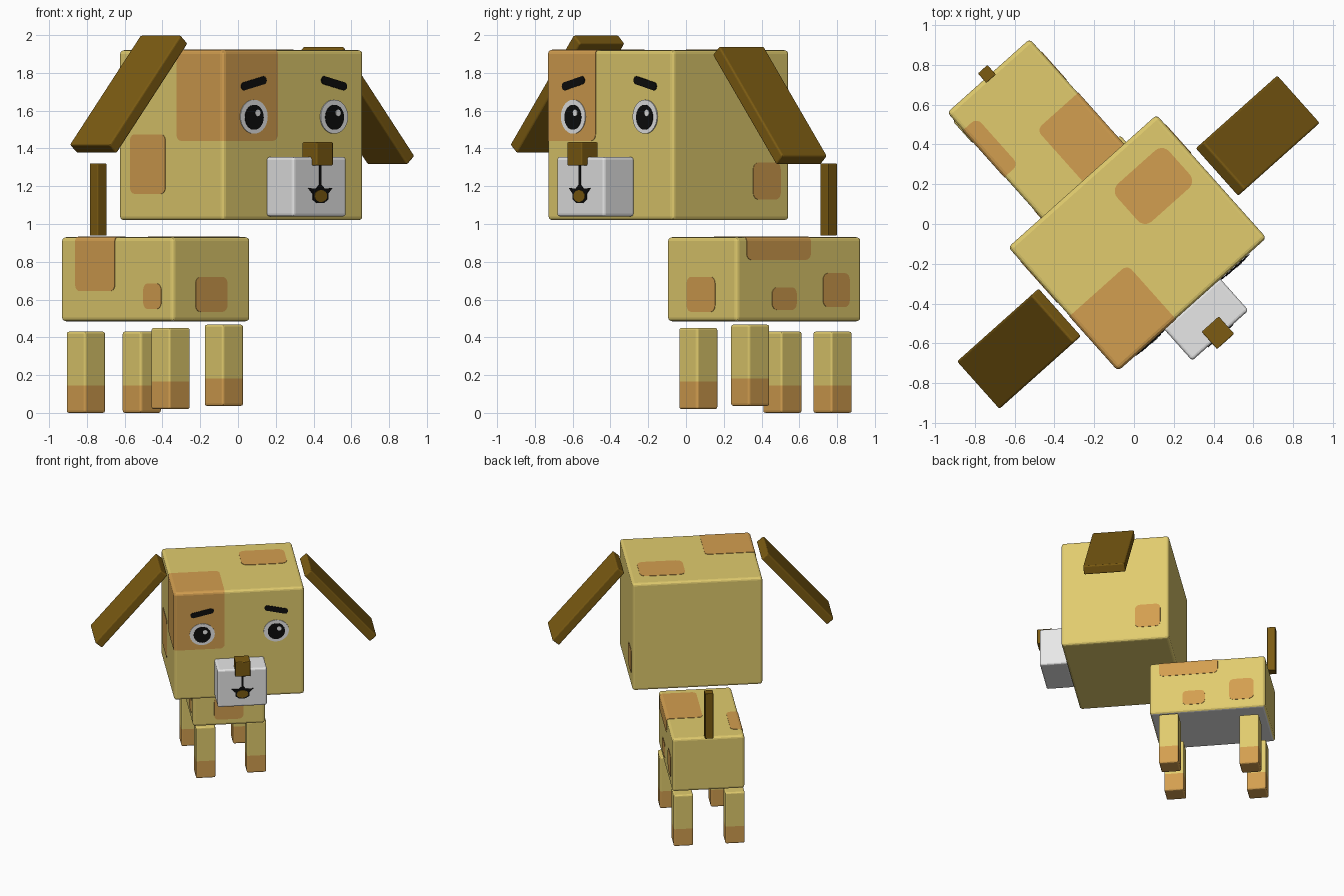
import bpy, bmesh, math
from mathutils import Matrix, Vector

if "Cube" in bpy.data.objects:
    bpy.data.objects.remove(bpy.data.objects["Cube"])

# The whole dog is built facing -y, then turned on the spot
PLACE = Matrix.Translation((-0.037, -0.033, 0)) @ Matrix.Rotation(math.radians(41.75), 4, 'Z')
LIFT = 0.003


def material(name, rgb):
    m = bpy.data.materials.new(name)
    m.diffuse_color = (*rgb, 1)
    m.use_nodes = True
    m.node_tree.nodes["Principled BSDF"].inputs["Base Color"].default_value = m.diffuse_color
    return m


TAN = material("tan fur", (0.75, 0.60, 0.155))
SPOT = material("orange brown spots", (0.65, 0.345, 0.08))
BROWN = material("dark brown", (0.20, 0.105, 0.006))
WHITE = material("white", (0.80, 0.80, 0.80))
BLACK = material("black", (0.004, 0.004, 0.004))


def finish(bm, name, *mats):
    bm.transform(PLACE)
    mesh = bpy.data.meshes.new(name)
    bm.to_mesh(mesh)
    bm.free()
    for m in mats:
        mesh.materials.append(m)
    ob = bpy.data.objects.new(name, mesh)
    bpy.context.collection.objects.link(ob)
    return ob


def box(lo, hi):
    lo, hi = Vector(lo), Vector(hi)
    bm = bmesh.new()
    bmesh.ops.create_cube(bm, size=1)
    bm.transform(Matrix.Translation((lo + hi) / 2) @ Matrix.Diagonal((*(hi - lo), 1)))
    bm.normal_update()
    return bm


def bevel(bm, edges, r, segments=3):
    bmesh.ops.bevel(bm, geom=edges, offset=r, segments=segments, profile=0.5,
                    affect='EDGES', clamp_overlap=False)
    bm.normal_update()


def soft_box(lo, hi, r):
    bm = box(lo, hi)
    bevel(bm, bm.edges[:], r)
    return bm


def spot(name, parent, x, y, z, r=0.035):
    """Thin fur spot hugging a parent box; None marks a side lying on the parent's surface."""
    outer, lo, hi = [], [], []
    for i, (a, b) in enumerate((x, y, z)):
        axis = Vector([float(k == i) for k in range(3)])
        if a is None:
            outer.append(-axis)
        if b is None:
            outer.append(axis)
        lo.append(parent[0][i] - LIFT if a is None else a)
        hi.append(parent[1][i] + LIFT if b is None else b)
    bm = box(lo, hi)

    def is_outer(f):
        return any(f.normal.dot(o) > 0.05 for o in outer)

    folds = [e for e in bm.edges if all(is_outer(f) for f in e.link_faces)]
    corners = [e for e in bm.edges if not any(is_outer(f) for f in e.link_faces)]
    if folds:
        bevel(bm, folds, 0.02 + LIFT)
    bevel(bm, corners, r, 5)
    bmesh.ops.delete(bm, geom=[f for f in bm.faces if not is_outer(f)], context='FACES')
    ob = finish(bm, name, SPOT)
    solid = ob.modifiers.new("thickness", 'SOLIDIFY')
    solid.thickness, solid.offset = 0.006, -1


def plate(name, pts, y, mat):
    """Thin flat plate from (x, z) points, its front at the given y."""
    bm = bmesh.new()
    f = bm.faces.new([bm.verts.new((px, y, pz)) for px, pz in pts])
    new = bmesh.ops.extrude_face_region(bm, geom=[f])["geom"]
    bmesh.ops.translate(bm, verts=[v for v in new if isinstance(v, bmesh.types.BMVert)],
                        vec=(0, 0.006, 0))
    bmesh.ops.recalc_face_normals(bm, faces=bm.faces[:])
    finish(bm, name, mat)


def oval(cx, cz, rx, rz, n=28):
    return [(cx + rx * math.cos(2 * math.pi * i / n), cz + rz * math.sin(2 * math.pi * i / n))
            for i in range(n)]


# Head and body
HEAD = ((-0.5, -0.496, 1.02), (0.5, 0.334, 1.92))
BODY = ((-0.278, 0.154, 0.485), (0.278, 1.044, 0.93))
finish(soft_box(*HEAD, 0.02), "head", TAN)
bm = soft_box(*BODY, 0.02)
for f in bm.faces:
    f.material_index = int(f.normal.z < -0.9)      # white belly
finish(bm, "body", TAN, WHITE)

# Spots on the head
spot("head_eye_spot", HEAD, (None, -0.112), (None, -0.13), (1.44, None))
spot("head_top_spot", HEAD, (0.075, 0.425), (-0.05, 0.205), (1.8, None), 0.05)
spot("head_left_spot", HEAD, (None, -0.4), (-0.04, 0.24), (1.16, 1.475))
spot("head_right_spot", HEAD, (0.4, None), (0.074, 0.268), (1.13, 1.325))

# Spots on the body
spot("body_left_back_spot", BODY, (None, -0.185), (0.61, 0.925), (0.645, None))
spot("body_left_front_spot", BODY, (None, -0.17), (0.242, 0.384), (0.55, 0.685))
spot("body_chest_spot", BODY, (-0.115, 0.11), (None, 0.25), (0.535, 0.72))
spot("body_right_top_spot", BODY, (0.0, None), (0.225, 0.68), (0.81, None))
spot("body_right_middle_spot", BODY, (0.17, None), (0.406, 0.58), (0.545, 0.665))
spot("body_right_back_spot", BODY, (0.17, None), (0.768, 0.956), (0.56, 0.74))

# Muzzle, nose and tail
finish(soft_box((-0.19, -0.708, 1.04), (0.19, -0.49, 1.355), 0.015), "muzzle", WHITE)
finish(soft_box((-0.058, -0.748, 1.31), (0.058, -0.631, 1.433), 0.006), "nose", BROWN)
finish(soft_box((-0.032, 1.024, 0.938), (0.032, 1.088, 1.32), 0.004), "tail", BROWN)

# Ears: slanted slabs, the right one hanging a little lower
for side, s, cx, cz in (("left", -1, -0.80, 1.6875), ("right", 1, 0.81, 1.6275)):
    bm = soft_box((-0.385, -0.16, -0.035), (0.385, 0.16, 0.035), 0.01)
    bm.transform(Matrix.Translation((cx, -0.083, cz)) @ Matrix.Rotation(s * math.radians(49), 4, 'Y'))
    finish(bm, side + "_ear", BROWN)

# Legs with coloured paws
for name, x, y, z in (("front_left_leg", -0.173, 0.286, 0.02), ("front_right_leg", 0.22, 0.303, 0.037),
                      ("back_left_leg", -0.211, 0.917, 0.0), ("back_right_leg", 0.186, 0.918, 0.0)):
    bm = soft_box((x - 0.075, y - 0.075, z), (x + 0.075, y + 0.075, z + 0.43), 0.012)
    paw = z + 0.145
    bmesh.ops.bisect_plane(bm, geom=bm.verts[:] + bm.edges[:] + bm.faces[:],
                           plane_co=(0, 0, paw), plane_no=(0, 0, 1))
    for f in bm.faces:
        f.material_index = int(f.calc_center_median().z < paw)
    finish(bm, name, TAN, SPOT)

# Eyes and worried eyebrows
for side, s in (("left", -1), ("right", 1)):
    cx = s * 0.285
    plate(side + "_eye_white", oval(cx, 1.568, 0.097, 0.09), -0.503, WHITE)
    plate(side + "_pupil", oval(cx, 1.565, 0.066, 0.066), -0.506, BLACK)
    plate(side + "_eye_glint", oval(cx + 0.022, 1.588, 0.018, 0.018, 12), -0.509, WHITE)
    tilt = -s * math.radians(13)
    brow = [(math.copysign(0.07, math.cos(a)) + 0.022 * math.cos(a), 0.022 * math.sin(a))
            for a in (math.radians(15 + 30 * i) for i in range(12))]
    plate(side + "_eyebrow", [(cx + u * math.cos(tilt) - v * math.sin(tilt),
                               1.745 + u * math.sin(tilt) + v * math.cos(tilt)) for u, v in brow],
          -0.503, BLACK)

# Mouth: line under the nose, lip and tongue
plate("mouth_line", [(-0.008, 1.18), (0.008, 1.18), (0.008, 1.32), (-0.008, 1.32)], -0.711, BLACK)
plate("lip", [(-0.085, 1.19), (-0.055, 1.16), (-0.055, 1.13), (-0.025, 1.11), (0.025, 1.11),
              (0.055, 1.13), (0.055, 1.16), (0.085, 1.19), (0.03, 1.188), (0, 1.215), (-0.03, 1.188)],
      -0.712, BLACK)
plate("tongue", oval(0, 1.148, 0.045, 0.032, 16), -0.715, BROWN)
